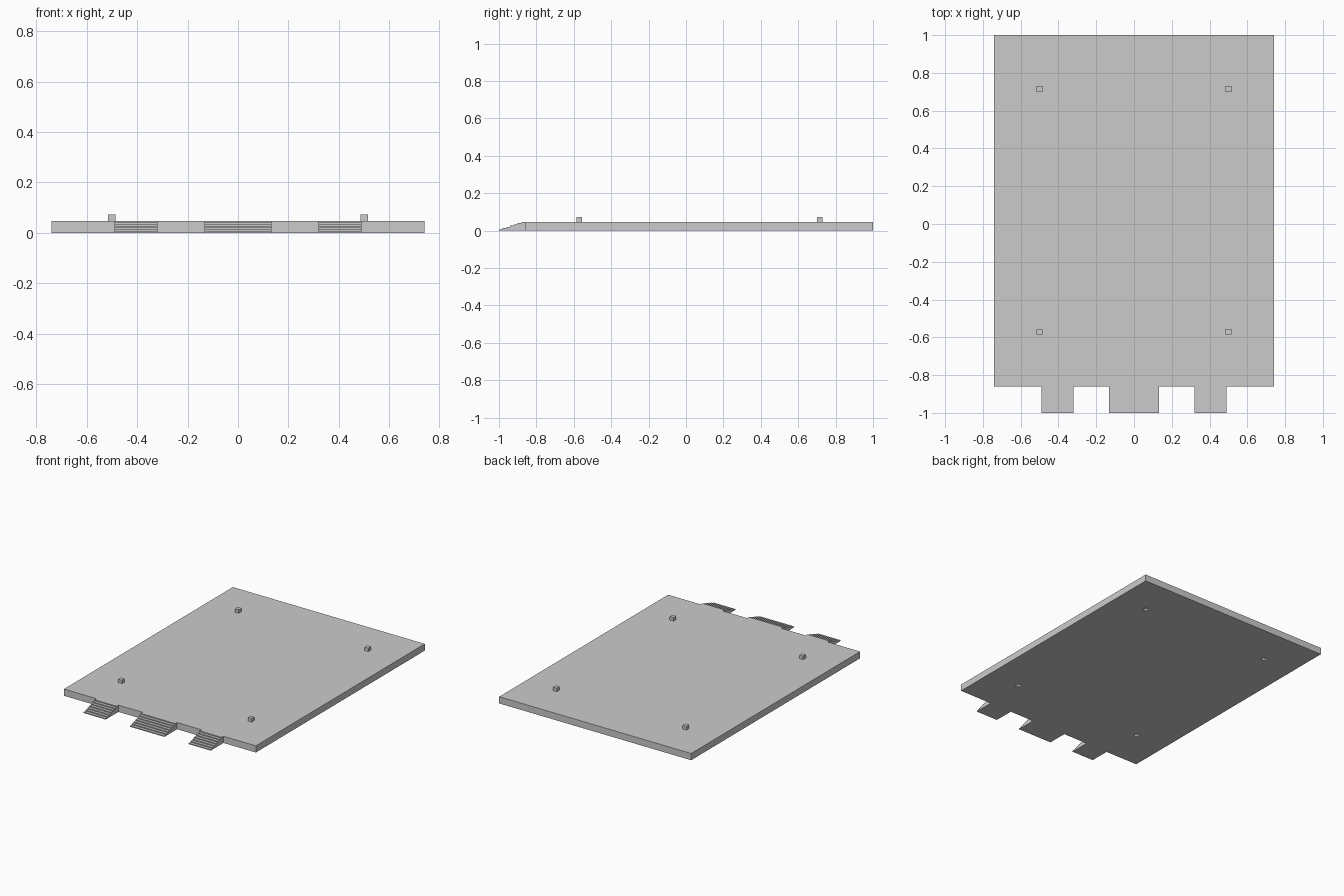
import bpy
import bmesh

if "Cube" in bpy.data.objects:
    bpy.data.objects.remove(bpy.data.objects["Cube"], do_unlink=True)

HALF_WIDTH = 0.74
FRONT, BACK = -0.86, 1.0
TOP = 0.047
PEG, PEG_HEIGHT = 0.03, 0.025
STEPS = 7
STEP_FRONT = -1.0

grey = bpy.data.materials.new("light grey")
grey.use_nodes = True
colour = (0.6, 0.6, 0.6, 1)
grey.diffuse_color = colour
grey.node_tree.nodes["Principled BSDF"].inputs["Base Color"].default_value = colour


def add_object(name, bm):
    bmesh.ops.recalc_face_normals(bm, faces=bm.faces)
    mesh = bpy.data.meshes.new(name)
    bm.to_mesh(mesh)
    bm.free()
    mesh.materials.append(grey)
    obj = bpy.data.objects.new(name, mesh)
    bpy.context.collection.objects.link(obj)
    return obj


def add_box(name, low, high):
    bm = bmesh.new()
    bmesh.ops.create_cube(bm, size=1)
    for v in bm.verts:
        v.co = [high[i] if v.co[i] > 0 else low[i] for i in range(3)]
    return add_object(name, bm)


def add_stairs(name, x, width):
    # Stepped side profile, extruded across the width
    run, rise = (FRONT - STEP_FRONT) / STEPS, TOP / STEPS
    profile = [(STEP_FRONT, 0)]
    for i in range(STEPS):
        profile += [(STEP_FRONT + i * run, (i + 1) * rise),
                    (STEP_FRONT + (i + 1) * run, (i + 1) * rise)]
    profile.append((FRONT, 0))
    bm = bmesh.new()
    side = bm.faces.new([bm.verts.new((x - width / 2, y, z)) for y, z in profile])
    result = bmesh.ops.extrude_face_region(bm, geom=[side])
    moved = [g for g in result["geom"] if isinstance(g, bmesh.types.BMVert)]
    bmesh.ops.translate(bm, verts=moved, vec=(width, 0, 0))
    return add_object(name, bm)


# Floor slab
slab = add_box("floor_slab", (-HALF_WIDTH, FRONT, 0), (HALF_WIDTH, BACK, TOP))

# Locating pegs on top, with matching sockets underneath
for row, y in (("front", -0.57), ("back", 0.715)):
    for side, x in (("right", -0.5), ("left", 0.5)):
        r = PEG / 2
        add_box(f"{row}_{side}_peg", (x - r, y - r, TOP), (x + r, y + r, TOP + PEG_HEIGHT))
        cutter = add_box(f"{row}_{side}_socket_cutter",
                         (x - r, y - r, -0.02), (x + r, y + r, PEG_HEIGHT))
        cutter.hide_render = True
        cutter.hide_set(True)
        socket = slab.modifiers.new(f"{row}_{side}_socket", "BOOLEAN")
        socket.operation = "DIFFERENCE"
        socket.solver = "EXACT"
        socket.object = cutter

# Entrance stairs along the front edge
add_stairs("middle_stairs", 0, 0.265)
add_stairs("right_stairs", -0.405, 0.17)
add_stairs("left_stairs", 0.405, 0.17)
